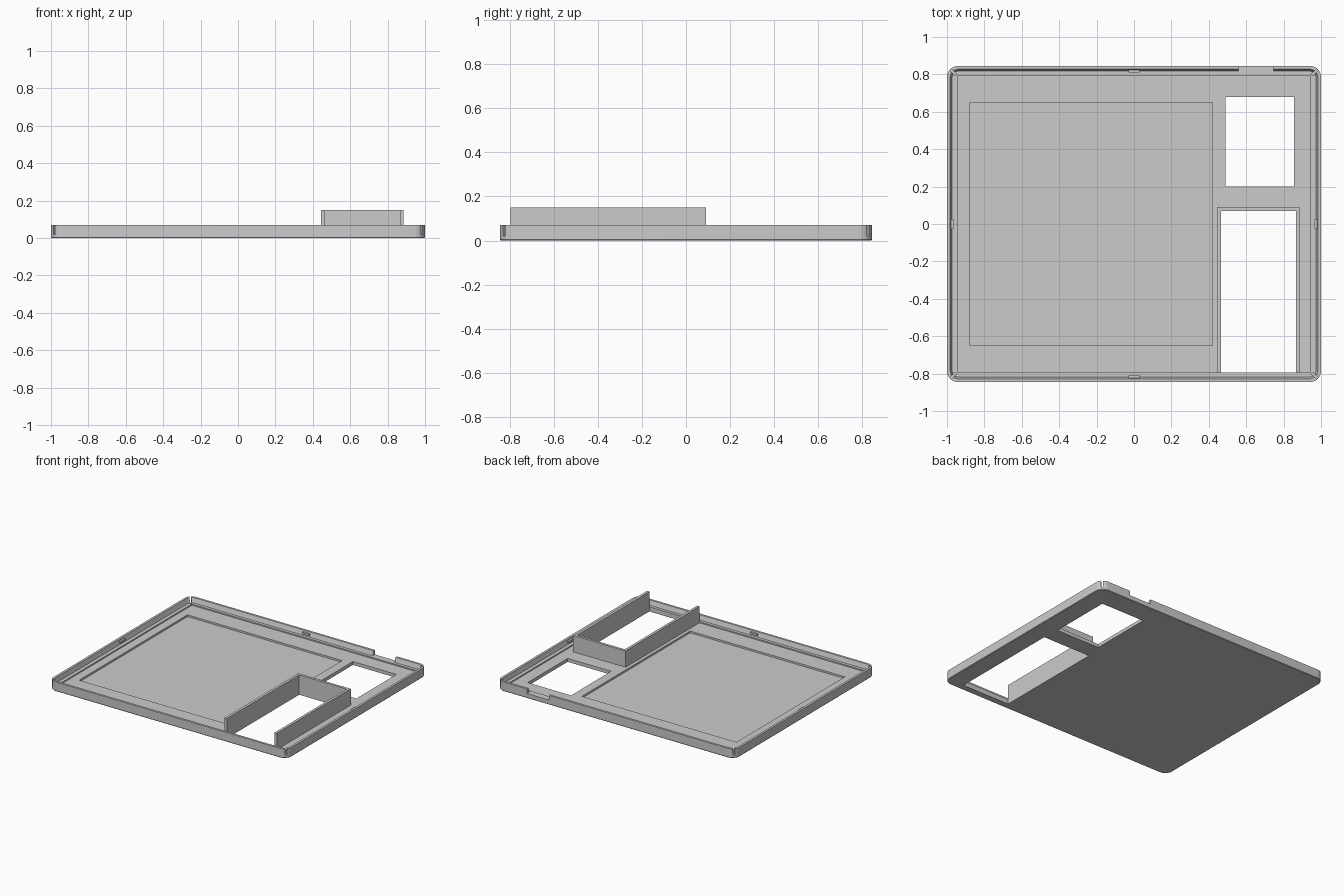
import bpy, bmesh, math

cube = bpy.data.objects.get("Cube")
if cube:
    bpy.data.objects.remove(cube, do_unlink=True)

grey = bpy.data.materials.new("light grey plastic")
grey.use_nodes = True
COLOUR = (0.6, 0.6, 0.6, 1)
grey.diffuse_color = COLOUR
grey.node_tree.nodes["Principled BSDF"].inputs["Base Color"].default_value = COLOUR


def finish(name, bm):
    bmesh.ops.recalc_face_normals(bm, faces=bm.faces)
    mesh = bpy.data.meshes.new(name)
    bm.to_mesh(mesh)
    bm.free()
    mesh.materials.append(grey)
    obj = bpy.data.objects.new(name, mesh)
    bpy.context.collection.objects.link(obj)
    return obj


def rounded_loft(name, sections, steps=8):
    """Stack rounded rectangles given as (half x, half y, radius, z)."""
    bm = bmesh.new()
    rings = []
    for hx, hy, r, z in sections:
        ring = []
        for q, (sx, sy) in enumerate([(1, 1), (-1, 1), (-1, -1), (1, -1)]):
            for i in range(steps + 1):
                a = math.pi / 2 * (q + i / steps)
                ring.append(bm.verts.new((sx * (hx - r) + r * math.cos(a),
                                          sy * (hy - r) + r * math.sin(a), z)))
        rings.append(ring)
    n = len(rings[0])
    for low, high in zip(rings, rings[1:]):
        for i in range(n):
            j = (i + 1) % n
            bm.faces.new((low[i], low[j], high[j], high[i]))
    bm.faces.new(rings[0][::-1])
    bm.faces.new(rings[-1])
    return finish(name, bm)


def box(name, x, y, z, turn=0):
    bm = bmesh.new()
    bmesh.ops.create_cube(bm, size=1)
    for v in bm.verts:
        v.co.x *= x[1] - x[0]
        v.co.y *= y[1] - y[0]
        v.co.z *= z[1] - z[0]
    obj = finish(name, bm)
    obj.location = (sum(x) / 2, sum(y) / 2, sum(z) / 2)
    obj.rotation_euler.z = turn
    return obj


def cut(target, cutter):
    mod = target.modifiers.new("cut", 'BOOLEAN')
    mod.operation = 'DIFFERENCE'
    mod.solver = 'EXACT'
    mod.object = cutter
    bpy.context.view_layer.objects.active = target
    bpy.ops.object.modifier_apply(modifier=mod.name)
    bpy.data.objects.remove(cutter, do_unlink=True)


W, D, H = 1.0, 0.845, 0.07
LEDGE, FLOOR, RECESS, TOP = 0.035, 0.026, 0.012, 0.15

# Tray with a thin, slightly tapered rim
tray = rounded_loft("tray", [(W - 0.003, D - 0.003, 0.057, 0), (W, D, 0.06, 0.004), (W, D, 0.06, H)])
cut(tray, rounded_loft("rim_cavity", [(W - 0.028, D - 0.028, 0.032, LEDGE),
                                      (W - 0.017, D - 0.017, 0.043, H + 0.001)]))

# Stepped floor and the square recess
cut(tray, box("floor_step", (-0.945, 0.945), (-0.795, 0.795), (FLOOR, 0.2)))
cut(tray, box("panel_recess", (-0.88, 0.42), (-0.65, 0.65), (RECESS, 0.2)))

# Openings through the floor and the rear cable notch
cut(tray, box("small_window", (0.49, 0.855), (0.2, 0.68), (-0.1, 0.2)))
cut(tray, box("large_window", (0.465, 0.865), (-0.795, 0.07), (-0.1, 0.2)))
cut(tray, box("cable_notch", (0.56, 0.745), (0.81, 0.9), (LEDGE, 0.2)))

# Diagonal slits at the rim corners
for sx in (-1, 1):
    for sy in (-1, 1):
        cx, cy = sx * (W - 0.02), sy * (D - 0.02)
        cut(tray, box("corner_slit", (cx - 0.04, cx + 0.04), (cy - 0.006, cy + 0.006),
                      (LEDGE - 0.015, 0.2), sx * sy * math.pi / 4))

bpy.ops.object.select_all(action='DESELECT')
tray.select_set(True)
bpy.context.view_layer.objects.active = tray
bpy.ops.object.shade_smooth_by_angle(angle=math.radians(25))

# Snap tabs inside the middle of each rim wall
for side, s in (("left", 1), ("right", -1)):
    box(side + "_snap_tab", sorted((s * (W - 0.035), s * (W - 0.014))), (-0.028, 0.028), (0.045, 0.06))
for side, s in (("back", 1), ("front", -1)):
    box(side + "_snap_tab", (-0.03, 0.03), sorted((s * (D - 0.035), s * (D - 0.014))), (0.045, 0.06))

# Three-sided upright frame around the large opening
bm = bmesh.new()
outline = [(0.445, -0.797), (0.465, -0.797), (0.465, 0.07), (0.865, 0.07),
           (0.865, -0.797), (0.885, -0.797), (0.885, 0.09), (0.445, 0.09)]
base = bm.faces.new([bm.verts.new((x, y, FLOOR - 0.004)) for x, y in outline])
top = bmesh.ops.extrude_face_region(bm, geom=[base])["geom"]
bmesh.ops.translate(bm, vec=(0, 0, TOP - FLOOR + 0.004),
                    verts=[v for v in top if isinstance(v, bmesh.types.BMVert)])
finish("upright_frame", bm)
